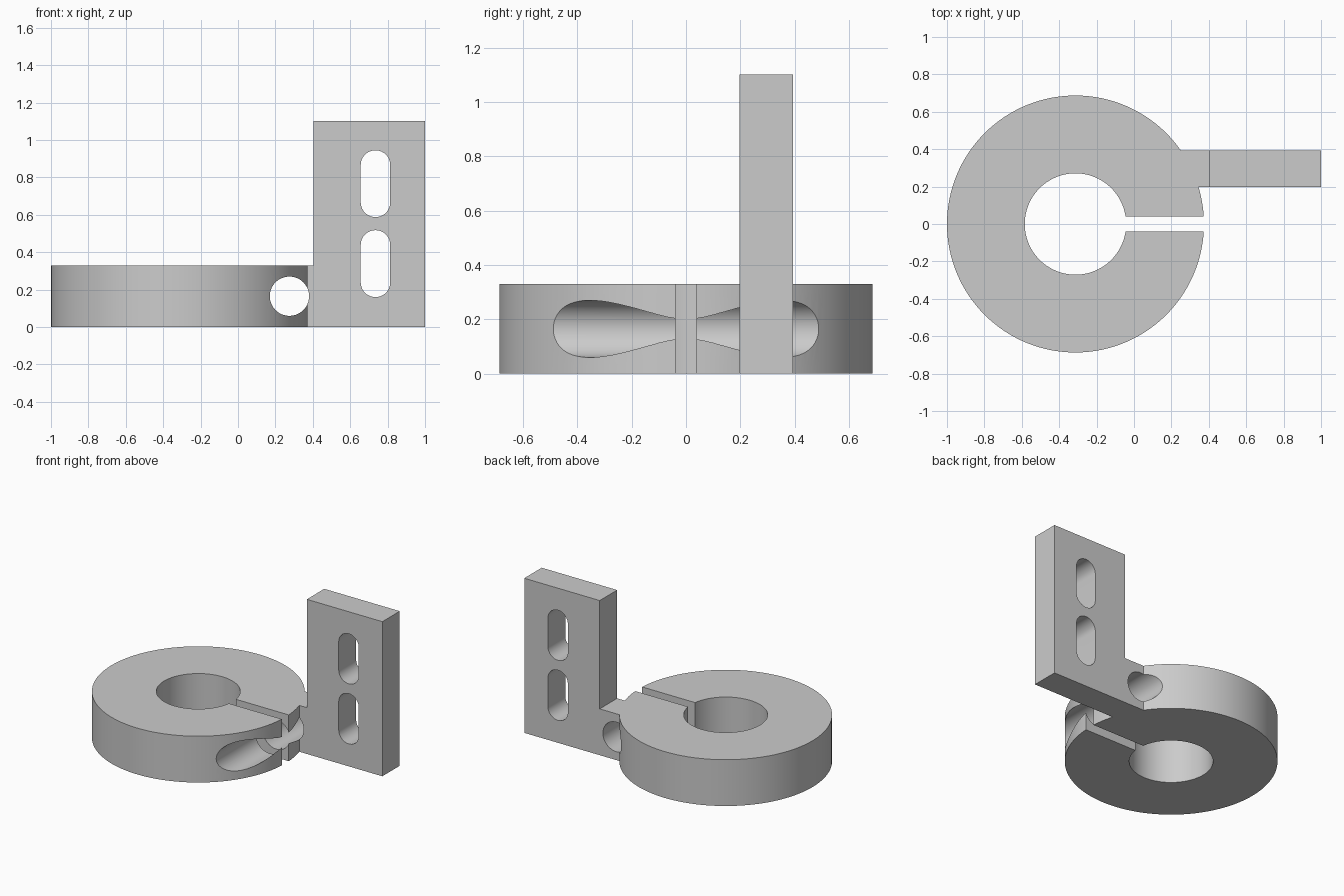
import bpy
import bmesh
from math import pi, cos, sin
from mathutils import Vector

cube = bpy.data.objects.get("Cube")
if cube:
    bpy.data.objects.remove(cube, do_unlink=True)

grey = bpy.data.materials.new("plain grey")
grey.use_nodes = True
grey.diffuse_color = (0.6, 0.6, 0.6, 1)
grey.node_tree.nodes["Principled BSDF"].inputs["Base Color"].default_value = (0.6, 0.6, 0.6, 1)


def prism(name, outline, axis, start, end):
    """Extrude a closed 2D outline along z (outline is x, y) or y (outline is x, z)."""
    def place(p, d):
        return (p[0], p[1], d) if axis == "z" else (p[0], d, p[1])
    bm = bmesh.new()
    face = bm.faces.new([bm.verts.new(place(p, start)) for p in outline])
    result = bmesh.ops.extrude_face_region(bm, geom=[face])
    verts = [v for v in result["geom"] if isinstance(v, bmesh.types.BMVert)]
    offset = Vector(place((0, 0), end - start))
    bmesh.ops.translate(bm, verts=verts, vec=offset)
    bmesh.ops.recalc_face_normals(bm, faces=bm.faces)
    mesh = bpy.data.meshes.new(name)
    bm.to_mesh(mesh)
    bm.free()
    mesh.materials.append(grey)
    obj = bpy.data.objects.new(name, mesh)
    bpy.context.collection.objects.link(obj)
    return obj


def arc(cx, cy, r, a0, a1, steps):
    return [(cx + r * cos(a0 + (a1 - a0) * i / steps),
             cy + r * sin(a0 + (a1 - a0) * i / steps)) for i in range(steps + 1)]


def circle(cx, cy, r, steps):
    return arc(cx, cy, r, 0, 2 * pi, steps)[:-1]


def rectangle(x0, x1, y0, y1):
    return [(x0, y0), (x1, y0), (x1, y1), (x0, y1)]


def slot(cx, z0, z1, r):
    return arc(cx, z1 - r, r, 0, pi, 20) + arc(cx, z0 + r, r, pi, 2 * pi, 20)


def combine(target, other, operation):
    mod = target.modifiers.new(other.name, "BOOLEAN")
    mod.operation = operation
    mod.solver = "EXACT"
    mod.object = other
    bpy.context.view_layer.objects.active = target
    bpy.ops.object.modifier_apply(modifier=mod.name)
    bpy.data.objects.remove(other, do_unlink=True)


ring_x, height = -0.313, 0.33

# Clamp ring with its bore and the clamping slit
clamp = prism("clamp_bracket", circle(ring_x, 0, 0.687, 128), "z", 0, height)
combine(clamp, prism("bore", circle(ring_x, 0, 0.271, 96), "z", -0.1, 0.5), "DIFFERENCE")
combine(clamp, prism("slit", rectangle(ring_x, 0.6, -0.039, 0.039), "z", -0.1, 0.5), "DIFFERENCE")

# Short arm and upright mounting plate as one L-shaped profile
plate = [(0.1, 0), (1, 0), (1, 1.102), (0.405, 1.102), (0.405, height), (0.1, height)]
combine(clamp, prism("mounting_plate", plate, "y", 0.197, 0.393), "UNION")

# Clamp screw hole across the ring
combine(clamp, prism("screw_hole", circle(0.275, 0.165, 0.105, 64), "y", -0.9, 0.9), "DIFFERENCE")

# Two mounting slots in the plate
for z0, z1 in ((0.16, 0.518), (0.588, 0.945)):
    combine(clamp, prism("slot", slot(0.735, z0, z1, 0.079), "y", 0.1, 0.5), "DIFFERENCE")

# Smooth the round walls and keep the edges crisp
bpy.ops.object.select_all(action="DESELECT")
clamp.select_set(True)
bpy.context.view_layer.objects.active = clamp
bpy.ops.object.shade_smooth_by_angle(angle=pi / 6)
